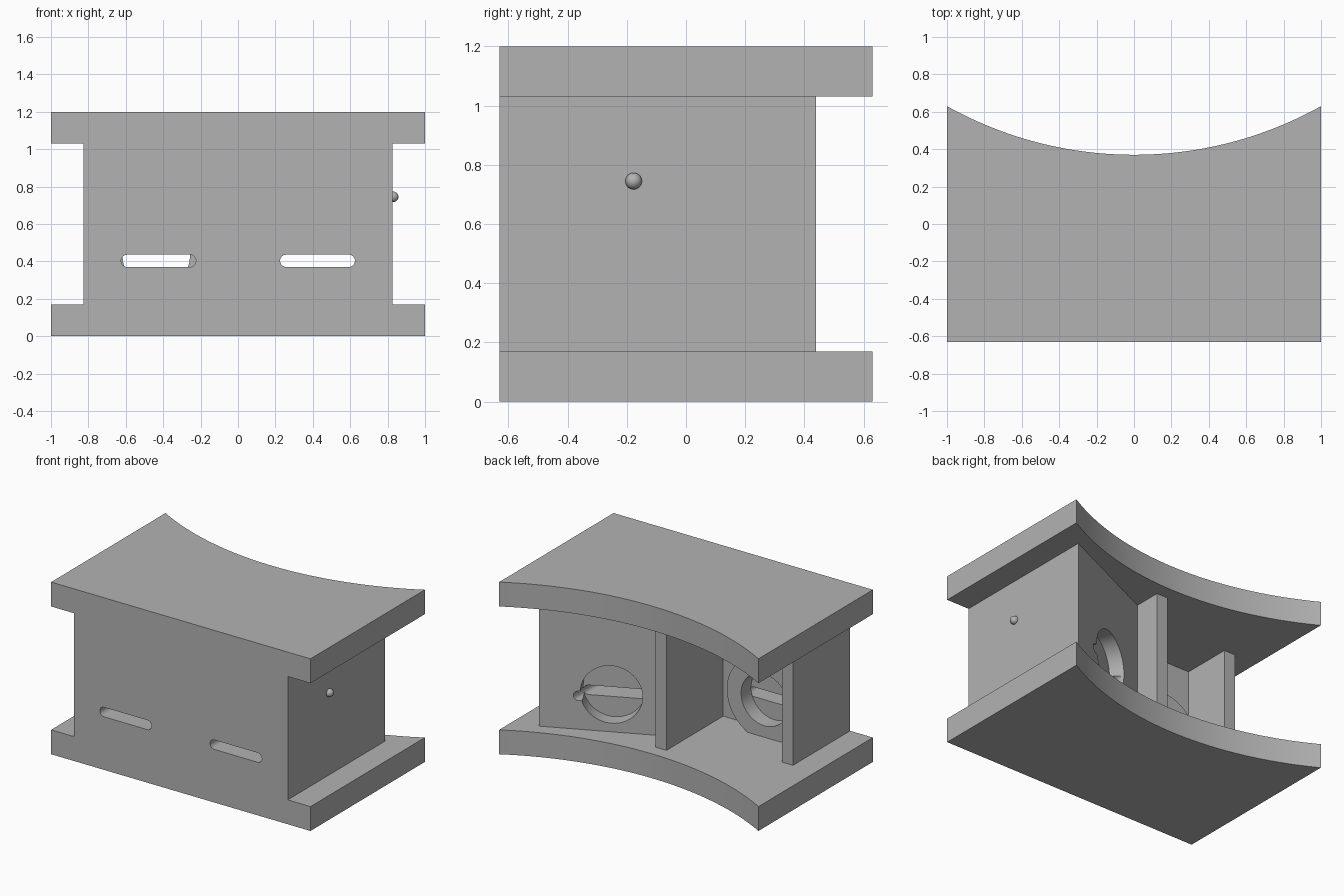
import bpy, bmesh, math
from mathutils import Matrix, Vector

if "Cube" in bpy.data.objects:
    bpy.data.objects.remove(bpy.data.objects["Cube"])

grey = bpy.data.materials.new("plain_grey")
grey.use_nodes = True
COLOUR = (0.45, 0.45, 0.45, 1)
grey.diffuse_color = COLOUR
grey.node_tree.nodes["Principled BSDF"].inputs["Base Color"].default_value = COLOUR

FRONT, FLOOR, CEILING, TOP = -0.63, 0.17, 1.03, 1.2


def finish(bm, name):
    bmesh.ops.recalc_face_normals(bm, faces=bm.faces)
    mesh = bpy.data.meshes.new(name)
    bm.to_mesh(mesh)
    bm.free()
    mesh.materials.append(grey)
    obj = bpy.data.objects.new(name, mesh)
    bpy.context.collection.objects.link(obj)
    return obj


def activate(obj):
    bpy.ops.object.select_all(action='DESELECT')
    obj.select_set(True)
    bpy.context.view_layer.objects.active = obj


def smooth(obj):
    activate(obj)
    bpy.ops.object.shade_smooth_by_angle(angle=math.radians(30))


def prism(name, outline, z0, z1):
    """Extrude a plan outline from z0 up to z1."""
    bm = bmesh.new()
    face = bm.faces.new([bm.verts.new((x, y, z0)) for x, y in outline])
    grown = bmesh.ops.extrude_face_region(bm, geom=[face])["geom"]
    verts = [g for g in grown if isinstance(g, bmesh.types.BMVert)]
    bmesh.ops.translate(bm, verts=verts, vec=(0, 0, z1 - z0))
    return finish(bm, name)


def cylinder(name, centre, axis, radius, depth):
    bm = bmesh.new()
    turn = Vector(axis).to_track_quat('Z', 'Y').to_matrix().to_4x4()
    bmesh.ops.create_cone(bm, cap_ends=True, segments=64, radius1=radius, radius2=radius,
                          depth=depth, matrix=Matrix.Translation(centre) @ turn)
    return finish(bm, name)


def cut(obj, cutter):
    mod = obj.modifiers.new("cut", 'BOOLEAN')
    mod.operation, mod.solver, mod.object = 'DIFFERENCE', 'EXACT', cutter
    activate(obj)
    bpy.ops.object.modifier_apply(modifier=mod.name)
    bpy.data.objects.remove(cutter)


# Top and bottom plates with a concave back edge
SAG_Y, ARC_R = 0.37, 2.053
half = math.asin(1 / ARC_R)
arc = []
for i in range(49):
    a = half - 2 * half * i / 48
    arc.append((ARC_R * math.sin(a), SAG_Y + ARC_R * (1 - math.cos(a))))
plate = [(-1, FRONT), (1, FRONT)] + arc
for name, z0, z1 in (("bottom_plate", 0, FLOOR), ("top_plate", CEILING, TOP)):
    smooth(prism(name, plate, z0, z1))

# Body: slanted block, middle rib, recessed panel and side wall
RIB, SIDE, PANEL_Y = 0.042, 0.825, -0.35
body = prism("body", [
    (-SIDE, FRONT), (SIDE, FRONT), (SIDE, 0.44), (RIB, 0.083), (RIB, 0.275),
    (-RIB, 0.275), (-RIB, PANEL_Y), (-0.74, PANEL_Y), (-0.74, 0), (-SIDE, 0)],
    FLOOR, CEILING)

# Shallow round recess square to the slanted face
slant = Vector((RIB - SIDE, 0.083 - 0.44, 0)).normalized()
normal = Vector((slant.y, -slant.x, 0))
cut(body, cylinder("recess_cutter", (0.402, 0.247, 0.43), normal, 0.2, 0.2))

# Rounded slots running through from front to back
SLOT_Z, SLOT_R = 0.403, 0.033
for side in (-1, 1):
    bm = bmesh.new()
    ring = []
    for end in (1, -1):
        for i in range(17):
            a = math.pi * (i / 16 - 0.5) + (0 if end > 0 else math.pi)
            x = side * 0.425 + end * (0.2 - SLOT_R) + SLOT_R * math.cos(a)
            ring.append(bm.verts.new((x, -0.8, SLOT_Z + SLOT_R * math.sin(a))))
    face = bm.faces.new(ring)
    grown = bmesh.ops.extrude_face_region(bm, geom=[face])["geom"]
    verts = [g for g in grown if isinstance(g, bmesh.types.BMVert)]
    bmesh.ops.translate(bm, verts=verts, vec=(0, 1.6, 0))
    cut(body, finish(bm, "slot_cutter"))
smooth(body)

# Round collar standing on the recessed panel
BOSS_FRONT = -0.24
middle = (-0.437, (BOSS_FRONT + PANEL_Y) / 2, 0.43)
depth = BOSS_FRONT - PANEL_Y
collar = cylinder("collar", middle, (0, 1, 0), 0.29, depth)
cut(collar, cylinder("collar_cutter", middle, (0, 1, 0), 0.18, depth * 2))
smooth(collar)

# Small round button on the left side
bm = bmesh.new()
bmesh.ops.create_uvsphere(bm, u_segments=24, v_segments=16, radius=0.028,
                          matrix=Matrix.Translation((0.83, -0.177, 0.745)))
smooth(finish(bm, "side_button"))
